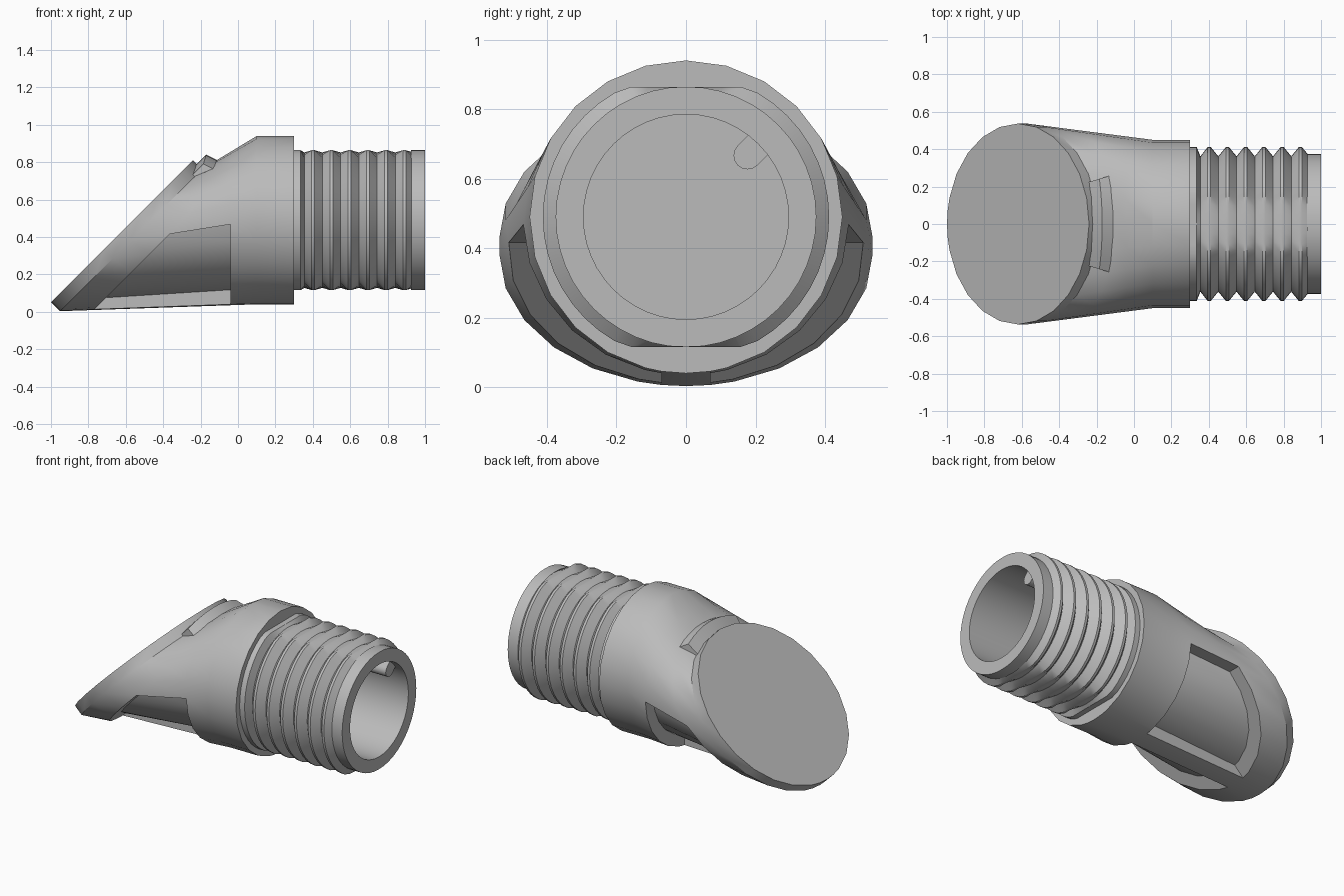
import bpy, bmesh, math
from mathutils import Vector

cube = bpy.data.objects.get("Cube")
if cube:
    bpy.data.objects.remove(cube, do_unlink=True)

grey = bpy.data.materials.new("plain_grey")
grey.use_nodes = True
COLOUR = (0.5, 0.5, 0.5, 1)
grey.diffuse_color = COLOUR
grey.node_tree.nodes["Principled BSDF"].inputs["Base Color"].default_value = COLOUR

AXIS_Z = 0.49        # height of the pipe axis
BODY_R = 0.45
DISC_R = 0.537
UP = Vector((1, 0, 1)).normalized()     # upward direction in the slanted face
FACE_C = Vector((-0.62, 0, 0.43))       # centre of the slanted face
BACK_C = Vector((-0.573, 0, 0.383))     # centre of the rim's rear edge


def skin(name, rings, cap_start=False, cap_end=False, angle=30):
    """Join a list of equal-length closed rings into one surface."""
    bm = bmesh.new()
    loops = [[bm.verts.new(p) for p in ring] for ring in rings]
    for a, b in zip(loops, loops[1:]):
        for i in range(len(a)):
            j = (i + 1) % len(a)
            bm.faces.new((a[i], a[j], b[j], b[i]))
    if cap_start:
        bm.faces.new(loops[0][::-1])
    if cap_end:
        bm.faces.new(loops[-1])
    bmesh.ops.remove_doubles(bm, verts=bm.verts, dist=1e-5)
    bmesh.ops.recalc_face_normals(bm, faces=bm.faces)
    me = bpy.data.meshes.new(name)
    bm.to_mesh(me)
    bm.free()
    me.materials.append(grey)
    ob = bpy.data.objects.new(name, me)
    bpy.context.collection.objects.link(ob)
    bpy.ops.object.select_all(action='DESELECT')
    ob.select_set(True)
    bpy.context.view_layer.objects.active = ob
    bpy.ops.object.shade_smooth_by_angle(angle=math.radians(angle))
    return ob


# ---- Slanted body: each rail is (angle in degrees or rib side, depth of pocket)
RIB, DEPTH = 0.07, 0.08
rails = [(a, 0) for a in range(0, 181, 15)]
rails += [(a, DEPTH) for a in range(180, 256, 15)]
rails += [("left", DEPTH), ("left", 0), (270, 0), ("right", 0), ("right", DEPTH)]
rails += [(a, DEPTH) for a in range(285, 361, 15)]


def unit(where, r):
    """Sideways and upward offsets of a rail on a circle of radius r."""
    if where in ("left", "right"):
        y = -RIB if where == "left" else RIB
        return y, -math.sqrt(r * r - y * y)
    t = math.radians(where)
    return r * math.cos(t), r * math.sin(t)


def tilted(centre, where, r):
    y, u = unit(where, r)
    return centre + Vector((0, y, 0)) + UP * u


def upright(x, where, r):
    y, z = unit(where, r)
    return Vector((x, y, AXIS_Z + z))


def cuts(where, inset):
    """Points where a rail meets the pocket's slanted and upright ends."""
    a = tilted(BACK_C, where, DISC_R - inset)
    c = upright(0.1, where, BODY_R - inset)
    t_end = (-0.04 - a.x) / (c.x - a.x)
    za, zc = a.z - a.x, c.z - c.x
    t_start = min((za - 0.78) / (za - zc), 0.5 * t_end)
    return a.lerp(c, t_start), a.lerp(c, t_end)


outer = [cuts(w, 0) for w, d in rails]
inner = [cuts(w, d) for w, d in rails]
skin("slanted_body", [
    [tilted(FACE_C, w, DISC_R) for w, d in rails],
    [tilted(BACK_C, w, DISC_R) for w, d in rails],
    [p[0] for p in outer],
    [p[0] for p in inner],
    [p[1] for p in inner],
    [p[1] for p in outer],
    [upright(0.1, w, BODY_R) for w, d in rails],
    [upright(0.3, w, BODY_R) for w, d in rails],
    [upright(0.3, w, 0.33) for w, d in rails],
], cap_start=True)

# ---- Threaded pipe with flats above and below, and a blind bore
ROOT, CREST, FLAT = 0.362, 0.412, 0.374
PITCH = 0.0975
profile = [(0.30, CREST), (0.335, CREST), (0.355, ROOT)]
for i in range(6):
    x = 0.402 + i * PITCH
    profile += [(x - 0.008, CREST), (x + 0.008, CREST), (x + PITCH / 2, ROOT)]
profile += [(0.925, 0.375), (1.0, 0.375), (1.0, 0.295), (0.0, 0.295)]
SEG = 48
pipe_rings = []
for x, r in profile:
    ring = []
    for i in range(SEG):
        t = 2 * math.pi * i / SEG
        z = max(-FLAT, min(FLAT, r * math.sin(t)))
        ring.append((x, r * math.cos(t), AXIS_Z + z))
    pipe_rings.append(ring)
skin("threaded_pipe", pipe_rings, cap_end=True)

# ---- Rounded key inside the bore
D45 = Vector((0, 1, 1)).normalized()
SIDE = Vector((0, 1, -1)).normalized()


def key_ring(x):
    base = Vector((x, 0, AXIS_Z))
    pts = [base + D45 * 0.31 + SIDE * 0.04, base + D45 * 0.31 - SIDE * 0.04]
    for i in range(9):
        t = math.pi * i / 8
        pts.append(base + D45 * (0.25 - 0.04 * math.sin(t)) - SIDE * 0.04 * math.cos(t))
    return pts


skin("bore_key", [key_ring(0.82), key_ring(0.95)], True, True)

# ---- Curved tab behind the top of the slanted face
tab_section = [(-0.225, 0.785), (-0.17, 0.84), (-0.11, 0.81), (-0.12, 0.755), (-0.22, 0.735)]
tab_rings = []
for i in range(9):
    s = -1 + i / 4
    drop = 0.05 * s * s
    tab_rings.append([(x - 0.3 * drop, s * (0.225 + 0.3 * (x + 0.225)), z - drop)
                      for x, z in tab_section])
skin("top_tab", tab_rings, True, True)
